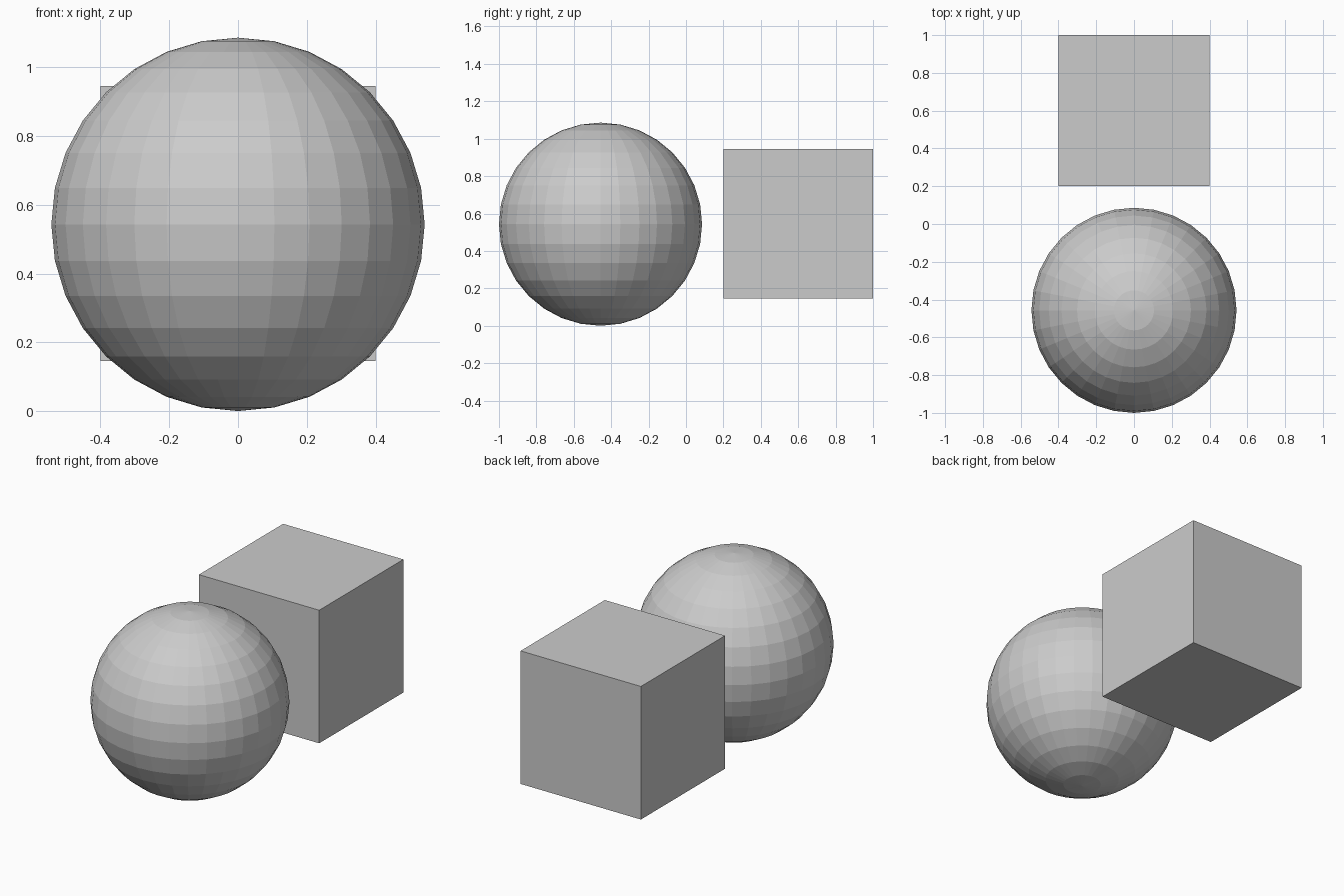
import bpy

if "Cube" in bpy.data.objects:
    bpy.data.objects.remove(bpy.data.objects["Cube"])

R = 0.543      # sphere radius
SIDE = 0.80    # cube edge length

# Faceted ball at the front
bpy.ops.mesh.primitive_uv_sphere_add(segments=32, ring_count=16, radius=R,
                                     location=(0, -1 + R, R))
bpy.context.object.name = "ball"

# Cube at the back, level with the ball's centre
bpy.ops.mesh.primitive_cube_add(size=SIDE, location=(0, 1 - SIDE / 2, R + 0.003))
bpy.context.object.name = "cube"
